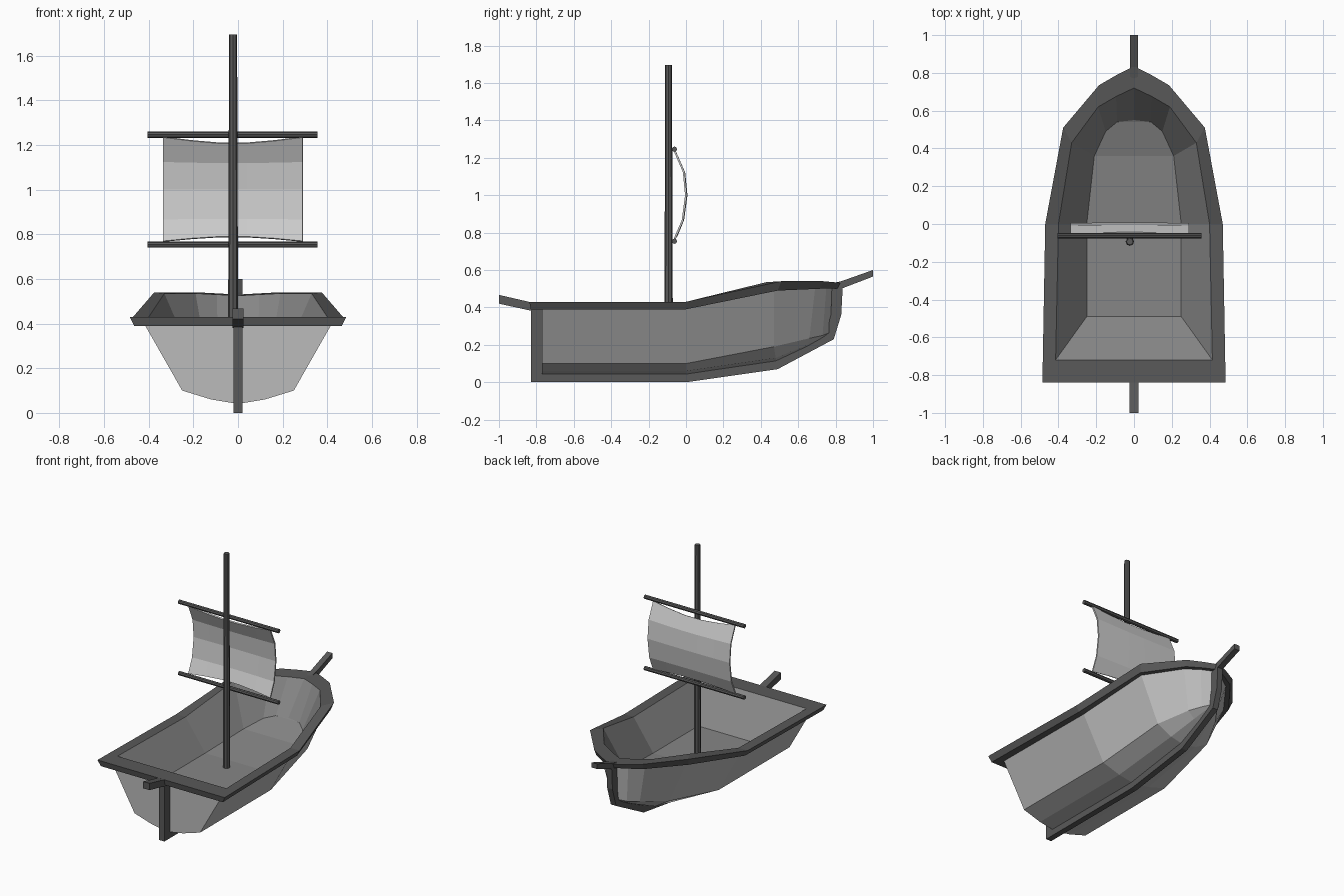
import bpy, bmesh
from mathutils import Vector

if "Cube" in bpy.data.objects:
    bpy.data.objects.remove(bpy.data.objects["Cube"])


def paint(ob, name, v):
    mat = bpy.data.materials.get(name) or bpy.data.materials.new(name)
    mat.diffuse_color = (v, v, v, 1)
    mat.use_nodes = True
    mat.node_tree.nodes["Principled BSDF"].inputs["Base Color"].default_value = mat.diffuse_color
    ob.data.materials.append(mat)
    return ob


def dark(ob):
    return paint(ob, "dark_timber", .10)


def finish(name, bm):
    bmesh.ops.remove_doubles(bm, verts=bm.verts, dist=0.0005)
    bmesh.ops.recalc_face_normals(bm, faces=bm.faces)
    me = bpy.data.meshes.new(name)
    bm.to_mesh(me)
    bm.free()
    ob = bpy.data.objects.new(name, me)
    bpy.context.collection.objects.link(ob)
    return ob


def loft(name, rows, cap_last=False):
    """Skin half-outlines (x, y, z from stern to bow), mirrored into closed rings."""
    bm = bmesh.new()
    rings = []
    for row in rows:
        right = [bm.verts.new(p) for p in row]
        left = [bm.verts.new((-x, y, z)) for x, y, z in row]
        rings.append(right + left[::-1])
    n = len(rings[0])
    for a, b in zip(rings, rings[1:]):
        for i in range(n):
            j = (i + 1) % n
            bm.faces.new((a[i], a[j], b[j], b[i]))
    if cap_last:
        r = rings[-1]
        for i in range(n // 2 - 1):
            bm.faces.new((r[i], r[i + 1], r[n - 2 - i], r[n - 1 - i]))
    return finish(name, bm)


def strip(name, outer, inner, w):
    """Timber of half width w between two (y, z) lines."""
    bm = bmesh.new()
    secs = [[bm.verts.new((x, *p)) for x, p in ((-w, a), (w, a), (w, b), (-w, b))]
            for a, b in zip(outer, inner)]
    for s, t in zip(secs, secs[1:]):
        for i in range(4):
            j = (i + 1) % 4
            bm.faces.new((s[i], s[j], t[j], t[i]))
    bm.faces.new(secs[0])
    bm.faces.new(secs[-1])
    return dark(finish(name, bm))


def pole(name, a, b, r1, r2):
    a, b = Vector(a), Vector(b)
    bpy.ops.mesh.primitive_cone_add(vertices=8, radius1=r1, radius2=r2,
                                    depth=(b - a).length, location=(a + b) / 2)
    ob = bpy.context.object
    ob.rotation_euler = (b - a).to_track_quat('Z', 'Y').to_euler()
    ob.name = name
    return dark(ob)


# half outlines of the hull, stern to bow
keel_line = [(0, -.77, .04), (0, 0, .04), (0, .48, .11), (0, .65, .19), (0, .72, .23), (0, .77, .26)]
bilge = [(.12, -.77, .06), (.12, 0, .06), (.10, .48, .13), (.055, .65, .20), (.03, .72, .235), (0, .77, .26)]
chine = [(.25, -.77, .10), (.25, 0, .10), (.20, .47, .19), (.11, .66, .235), (.06, .73, .25), (0, .78, .27)]
sheer = [(.415, -.77, .39), (.41, 0, .39), (.335, .47, .49), (.17, .69, .50), (.085, .75, .50), (0, .79, .50)]
rim_low = [(.465, -.83, .39), (.45, 0, .39), (.36, .49, .49), (.18, .72, .50), (.09, .775, .50), (0, .82, .50)]
rim_out = [(.485, -.838, .43), (.47, 0, .43), (.375, .51, .54), (.185, .735, .54), (.09, .79, .535), (0, .835, .53)]
rim_in = [(.415, -.72, .43), (.40, 0, .43), (.33, .43, .535), (.19, .62, .535), (.095, .675, .53), (0, .72, .525)]
floor = [(.25, -.49, .22), (.25, 0, .22), (.21, .36, .26), (.15, .49, .30), (.09, .54, .315), (0, .55, .32)]

# hull shell, gunwale, inner lining
paint(loft("hull", [keel_line, bilge, chine, sheer]), "hull_planks", .50)
dark(loft("gunwale", [sheer, rim_low, rim_out, rim_in]))
paint(loft("inner_lining", [rim_in, floor], cap_last=True), "inner_planks", .24)

# keel running from sternpost to stem
strip("keel",
      [(-.83, .40), (-.83, 0), (0, 0), (.49, .07), (.79, .23), (.83, .36), (.838, .51)],
      [(-.77, .40), (-.77, .045), (0, .045), (.48, .12), (.75, .27), (.775, .36), (.78, .51)], .02)

# bow and stern timbers
strip("bowsprit", [(.76, .525), (.83, .54), (1.0, .60)], [(.76, .49), (.83, .50), (1.0, .565)], .02)
strip("stern_timber", [(-.80, .42), (-.84, .43), (-1.0, .467)], [(-.80, .38), (-.84, .385), (-1.0, .42)], .024)

# mast and yards
pole("mast", (-.022, -.093, .20), (-.022, -.093, 1.695), .023, .018)
for name, z in (("upper_yard", 1.246), ("lower_yard", .754)):
    pole(name, (-.405, -.062, z), (.357, -.062, z), .014, .014)

# billowing sail
profile = [(-.06, 1.236), (-.012, 1.125), (0, 1.0), (-.018, .865), (-.06, .768)]
bend = [0, .6, 1, 1, .6, 0]
bm = bmesh.new()
grid = []
for k, (y, z) in enumerate(profile):
    dz = (-.027, -.005, 0, .003, .02)[k]
    dy = .012 if k in (0, 4) else .003
    grid.append([bm.verts.new((-.335 + .125 * i, y + dy * b, z + dz * b)) for i, b in enumerate(bend)])
for a, b in zip(grid, grid[1:]):
    for i in range(5):
        bm.faces.new((a[i], a[i + 1], b[i + 1], b[i]))
sail = paint(finish("sail", bm), "canvas", .85)
mod = sail.modifiers.new("thickness", 'SOLIDIFY')
mod.thickness = .01
mod.offset = 0
